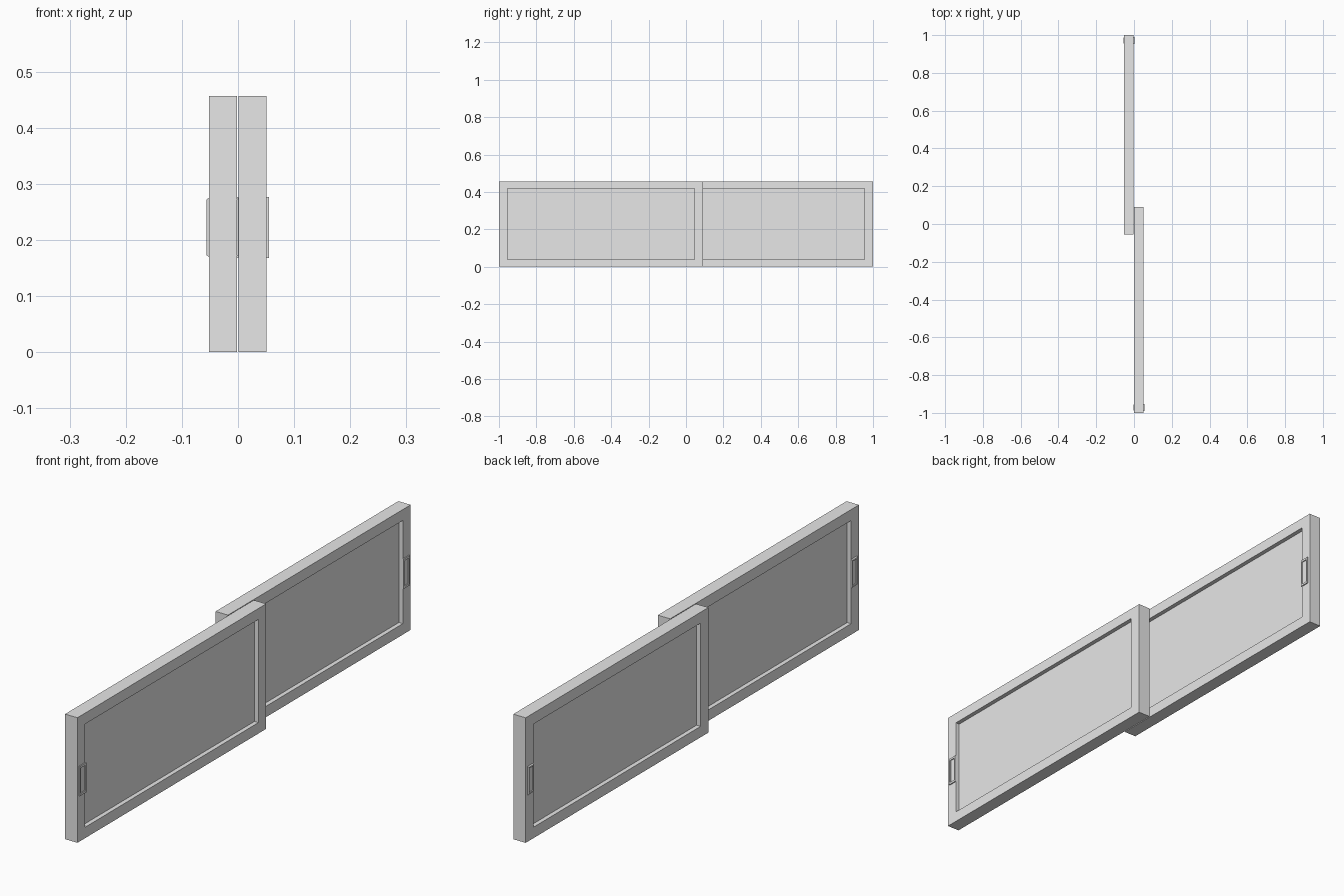
import bpy
import bmesh

cube = bpy.data.objects.get("Cube")
if cube:
    bpy.data.objects.remove(cube, do_unlink=True)

grey = bpy.data.materials.new("light grey")
grey.use_nodes = True
grey.diffuse_color = (0.8, 0.8, 0.8, 1)
grey.node_tree.nodes["Principled BSDF"].inputs["Base Color"].default_value = (0.8, 0.8, 0.8, 1)

HEIGHT = 0.457
BORDER = 0.045


def finish(name, bm):
    bmesh.ops.recalc_face_normals(bm, faces=bm.faces)
    mesh = bpy.data.meshes.new(name)
    bm.to_mesh(mesh)
    bm.free()
    mesh.materials.append(grey)
    obj = bpy.data.objects.new(name, mesh)
    bpy.context.collection.objects.link(obj)
    return obj


def rectangle(bm, x, y0, y1, z0, z1):
    return [bm.verts.new((x, y, z)) for y, z in ((y0, z0), (y1, z0), (y1, z1), (y0, z1))]


def ring(name, xs, ys, zs, by, bz, back_inset=0):
    """Rectangular frame lying in the yz plane; the last x may be drawn in."""
    bm = bmesh.new()
    loops = []
    for x, d in zip(xs, (0, back_inset)):
        outer = rectangle(bm, x, ys[0] + d, ys[1] - d, zs[0] + d, zs[1] - d)
        inner = rectangle(bm, x, ys[0] + by, ys[1] - by, zs[0] + bz, zs[1] - bz)
        loops.append((outer, inner))
    (o0, i0), (o1, i1) = loops
    for a, b in ((o0, o1), (o1, i1), (i1, i0), (i0, o0)):
        for k in range(4):
            n = (k + 1) % 4
            bm.faces.new((a[k], a[n], b[n], b[k]))
    return finish(name, bm)


def panel(name, xs, ys, zs):
    bm = bmesh.new()
    a = rectangle(bm, xs[0], *ys, *zs)
    b = rectangle(bm, xs[1], *ys, *zs)
    bm.faces.new(a)
    bm.faces.new(b)
    for k in range(4):
        n = (k + 1) % 4
        bm.faces.new((a[k], a[n], b[n], b[k]))
    return finish(name, bm)


# Two overlapping sliding sashes, each with a pane and a pull on both faces
sashes = (
    ("front", 0.001, 0.051, -1.0, 0.09, -0.972),
    ("back", -0.052, -0.002, -0.055, 1.0, 0.972),
)
for label, x0, x1, y0, y1, pull_y in sashes:
    ring(label + "_sash_frame", (x0, x1), (y0, y1), (0, HEIGHT), BORDER, 0.04)
    panel(label + "_pane", (x0 + 0.016, x1 - 0.016),
          (y0 + BORDER, y1 - BORDER), (0.04, HEIGHT - 0.04))
    span = (pull_y - 0.018, pull_y + 0.018)
    # Flat rim on the left-hand face, softly tapered rim on the other
    ring(label + "_left_pull", (x1, x1 + 0.004), span, (0.168, 0.277), 0.006, 0.008)
    ring(label + "_right_pull", (x0, x0 - 0.004), span, (0.17, 0.275), 0.006, 0.008, 0.003)
